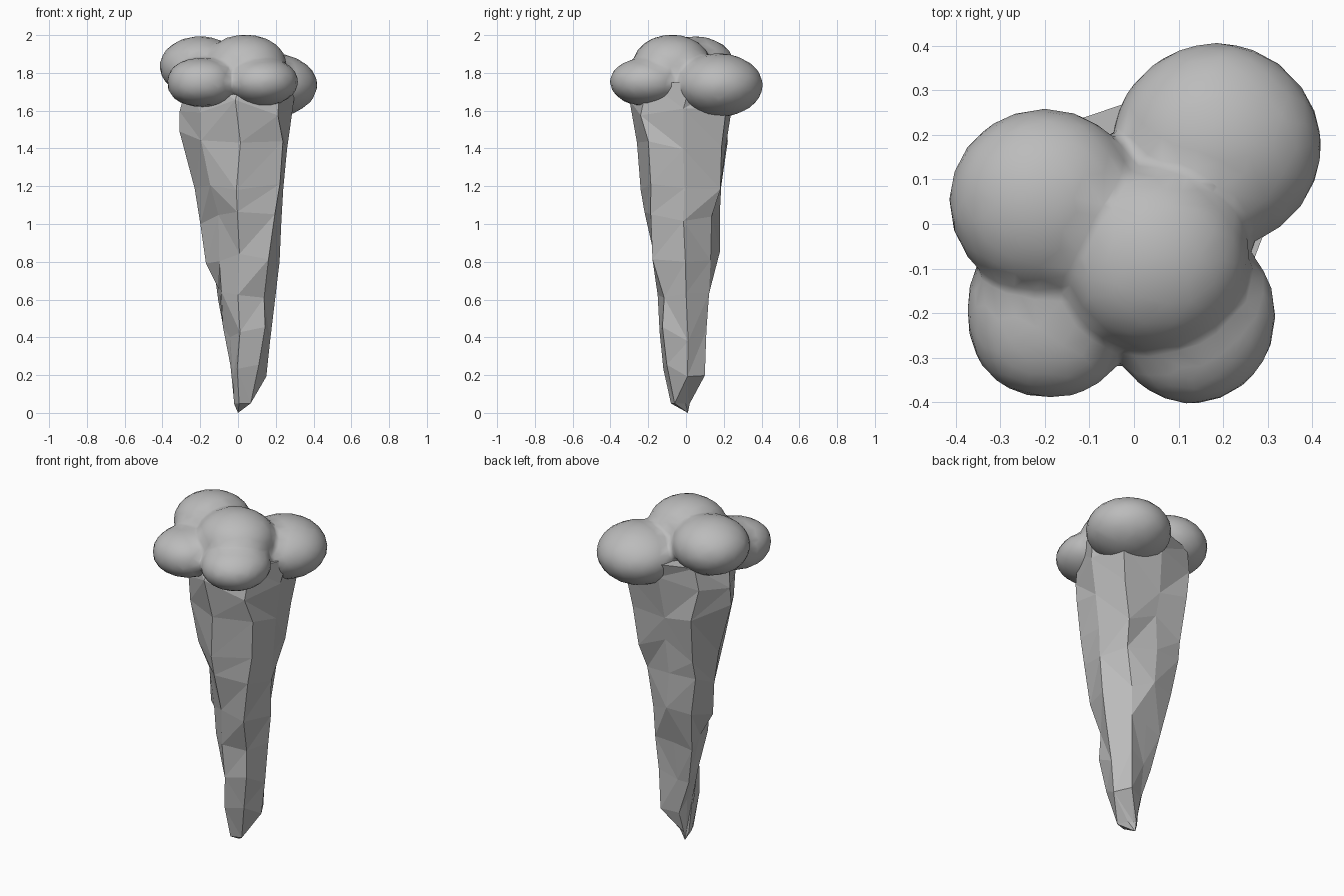
import bpy, bmesh, math, random
from mathutils import Vector

random.seed(4)
if "Cube" in bpy.data.objects:
    bpy.data.objects.remove(bpy.data.objects["Cube"])

grey = bpy.data.materials.new("stone grey")
grey.use_nodes = True
colour = (0.5, 0.5, 0.5, 1)
grey.diffuse_color = colour
grey.node_tree.nodes["Principled BSDF"].inputs["Base Color"].default_value = colour


def add_object(name, bm):
    bmesh.ops.recalc_face_normals(bm, faces=bm.faces)
    mesh = bpy.data.meshes.new(name)
    bm.to_mesh(mesh)
    bm.free()
    mesh.materials.append(grey)
    obj = bpy.data.objects.new(name, mesh)
    bpy.context.collection.objects.link(obj)
    return obj


# Jagged tapering spike: height of each ring, then its reach in hundredths
# in eight directions, counterclockwise from +x
rings = [
    (0.05, (4, 2, 2, 1, 2, 3, 8, 9)),
    (0.22, (15, 14, 6, 5, 4, 4, 12, 15)),
    (0.42, (17, 15, 8, 9, 8, 6, 14, 19)),
    (0.64, (20, 17, 11, 14, 10, 12, 15, 18)),
    (0.83, (22, 18, 18, 20, 17, 13, 17, 24)),
    (1.02, (23, 21, 18, 24, 20, 16, 22, 27)),
    (1.22, (24, 26, 19, 25, 23, 22, 24, 29)),
    (1.44, (26, 29, 21, 29, 31, 26, 26, 31)),
    (1.62, (29, 33, 25, 30, 31, 27, 30, 32)),
    (1.75, (31, 32, 27, 29, 27, 24, 26, 30)),
]
SIDES = 8
bm = bmesh.new()
loops = []
for i, (z, reach) in enumerate(rings):
    loop = []
    for k, r in enumerate(reach):
        a = math.tau * k / SIDES + random.uniform(-0.09, 0.09)
        dz = random.uniform(-0.05, 0.05) if 0 < i < len(rings) - 1 else 0
        loop.append(bm.verts.new((r / 100 * math.cos(a), r / 100 * math.sin(a), z + dz)))
    loops.append(loop)
for low, high in zip(loops, loops[1:]):
    for k in range(SIDES):
        n = (k + 1) % SIDES
        if random.random() < 0.5:
            bm.faces.new((low[k], low[n], high[k]))
            bm.faces.new((low[n], high[n], high[k]))
        else:
            bm.faces.new((low[k], high[n], high[k]))
            bm.faces.new((low[k], low[n], high[n]))
tip = bm.verts.new((0, 0.01, 0))
for k in range(SIDES):
    bm.faces.new((loops[0][(k + 1) % SIDES], loops[0][k], tip))
bm.faces.new(loops[-1])
add_object("rock_spike", bm)

# Billowing cap: overlapping puffs as centre, radii and boxiness
puffs = [
    ((-0.19, -0.195, 1.75), (0.185, 0.195, 0.13), 2.25),
    ((0.13, -0.205, 1.753), (0.19, 0.2, 0.13), 2.0),
    ((0.04, -0.075, 1.83), (0.22, 0.21, 0.173), 2.1),
    ((-0.2, 0.05, 1.835), (0.217, 0.21, 0.16), 2.0),
    ((0.185, 0.175, 1.735), (0.238, 0.234, 0.17), 1.95),
]
bm = bmesh.new()
for centre, radii, power in puffs:
    ball = bmesh.ops.create_icosphere(bm, subdivisions=3, radius=1.0)
    for v in ball["verts"]:
        swell = sum(abs(c) ** power for c in v.co) ** (-1 / power)
        v.co = Vector(centre) + Vector(c * swell * r for c, r in zip(v.co, radii))
cap = add_object("puffy_cap", bm)

# Fuse the puffs and soften the creases between them
fuse = cap.modifiers.new("fuse", 'REMESH')
fuse.mode = 'VOXEL'
fuse.voxel_size = 0.016
fuse.use_smooth_shade = True
soften = cap.modifiers.new("soften", 'SMOOTH')
soften.factor = 0.5
soften.iterations = 4
simplify = cap.modifiers.new("simplify", 'DECIMATE')
simplify.ratio = 0.1
